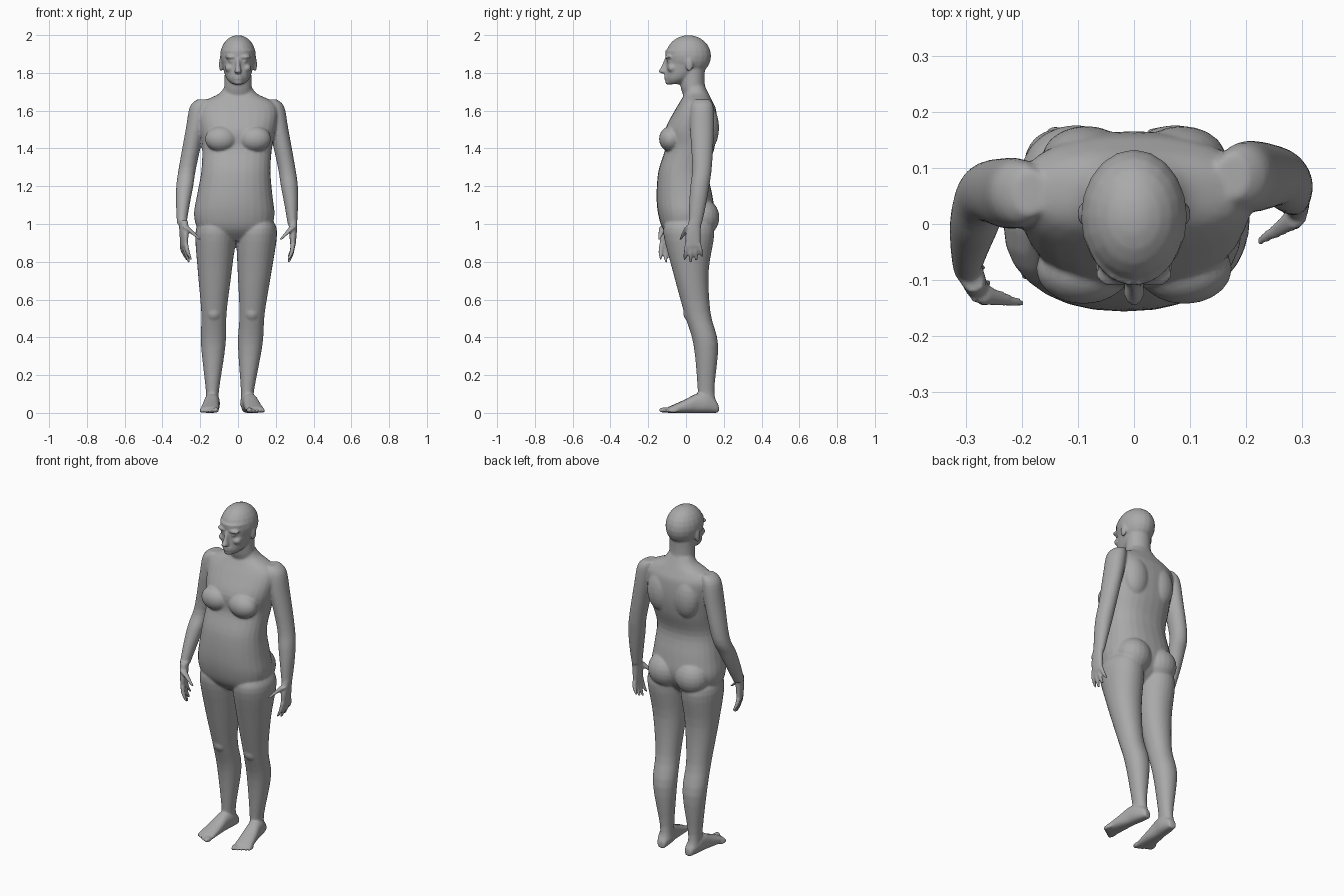
import bpy
import bmesh
from math import cos, sin, pi, copysign
from mathutils import Matrix, Vector

cube = bpy.data.objects.get("Cube")
if cube:
    bpy.data.objects.remove(cube, do_unlink=True)

SIDES = 28
STEPS = 4
UNMOVED = Matrix.Identity(4)
bm = bmesh.new()


def section(height, centre_x, half_width, front, back):
    """Turn front and back limits into a centre and radii."""
    return (height, centre_x, (front + back) / 2, half_width, (back - front) / 2)


def smooth_sections(sections):
    """Fill in sections along a smooth curve through the given ones."""
    result = []
    last = len(sections) - 1
    for index in range(last):
        before, start, end, after = (
            Vector(sections[min(max(k, 0), last)]) for k in range(index - 1, index + 3))
        leave, arrive = (end - before) / 2, (after - start) / 2
        for step in range(STEPS):
            t = step / STEPS
            ease = t * t * (3 - 2 * t)
            result.append(start.lerp(end, ease)
                          + leave * t * (1 - t) ** 2 - arrive * t * t * (1 - t))
    result.append(Vector(sections[last]))
    return result


def loft(sections, power=2.0, matrix=UNMOVED):
    """Closed skin through rounded sections: height, centre and radii."""
    rings = []
    for height, centre_x, centre_y, radius_x, radius_y in smooth_sections(sections):
        ring = []
        for index in range(SIDES):
            angle = 2 * pi * index / SIDES
            c, s = cos(angle), sin(angle)
            x = centre_x + radius_x * copysign(abs(c) ** (2 / power), c)
            y = centre_y + radius_y * copysign(abs(s) ** (2 / power), s)
            ring.append(bm.verts.new(matrix @ Vector((x, y, height))))
        rings.append(ring)
    for lower, upper in zip(rings, rings[1:]):
        for index in range(SIDES):
            following = (index + 1) % SIDES
            bm.faces.new((lower[index], lower[following], upper[following], upper[index]))
    bm.faces.new(rings[0][::-1])
    bm.faces.new(rings[-1])


def ball(centre, radii, matrix=UNMOVED):
    place = matrix @ Matrix.Translation(centre) @ Matrix.Diagonal((*radii, 1))
    bmesh.ops.create_uvsphere(bm, u_segments=20, v_segments=12, radius=1, matrix=place)


def pair(centre, radii, middle=0.0):
    """Two mirrored balls either side of the middle."""
    x, y, z = centre
    for side in (-1, 1):
        ball((middle + side * x, y, z), radii)


# Torso: the hips sit slightly to the right of the shoulders
def hip_shift(height):
    return -.02 * min(max((1.5 - height) * 2.5, 0), 1)


loft([section(z, hip_shift(z), width, front, back) for z, width, front, back in (
    (.91, .12, -.06, .07),
    (.97, .19, -.12, .12),
    (1.05, .213, -.147, .15),
    (1.15, .2, -.156, .14),
    (1.28, .183, -.146, .117),
    (1.4, .185, -.11, .15),
    (1.5, .2, -.11, .165),
    (1.6, .21, -.06, .16),
    (1.65, .18, -.03, .14),
    (1.69, .1, -.01, .12),
    (1.73, .07, -.01, .1))], power=2.3)

# Chest, buttocks and shoulder blades
pair((.09, -.08, 1.45), (.085, .063, .068))
pair((.088, .085, 1.035), (.1, .092, .1), middle=-.015)
pair((.085, .115, 1.51), (.08, .06, .12))

# Neck, skull and jaw
loft([(1.64, 0, .07, .08, .065), (1.72, 0, .037, .073, .065), (1.82, 0, .035, .07, .065)])
ball((0, .013, 1.89), (.095, .12, .11))
loft([section(z, 0, width, front, back) for z, width, front, back in (
    (1.74, .03, -.096, -.03),
    (1.77, .06, -.107, .03),
    (1.83, .08, -.105, .1),
    (1.92, .09, -.11, .12))])

# Nose, chin, lips, brows, eyes, cheeks and ears
loft([(1.797, 0, -.112, .014, .018), (1.807, 0, -.121, .019, .025),
      (1.83, 0, -.113, .013, .02), (1.875, 0, -.1, .009, .014)])
ball((0, -.092, 1.752), (.027, .018, .016))
for lip_height in (1.77, 1.782):
    ball((0, -.1, lip_height), (.027, .016, .007))
pair((.035, -.09, 1.884), (.034, .022, .011))
pair((.035, -.085, 1.862), (.016, .018, .011))
pair((.045, -.072, 1.825), (.025, .027, .022))
pair((.09, .018, 1.845), (.011, .02, .038))

# Legs: one shape, with each leg on its own slanting line
for ankle_x, slant in ((-.138, .02), (.043, .06)):
    loft([section(z, ankle_x + slant * z, width, front, back)
          for z, width, front, back in (
              (.04, .035, .06, .17),
              (.12, .035, .062, .15),
              (.36, .065, .04, .17),
              (.53, .067, -.01, .13),
              (.75, .09, -.07, .12),
              (.95, .107, -.12, .15),
              (1.02, .08, -.1, .12))], power=2.1)
    ball((ankle_x + slant / 2, .03, .53), (.045, .045, .05))


def foot(heel_x, yaw, side):
    """Foot along its own length, with the big toe on the inner side."""
    place = (Matrix.Translation((heel_x, .172, 0)) @ Matrix.Rotation(yaw, 4, "Z")
             @ Matrix.Rotation(pi / 2, 4, "X"))
    loft([(along, 0, height / 2, width, height / 2) for along, width, height in (
        (0, .02, .04), (.02, .03, .07), (.07, .04, .1), (.12, .04, .1),
        (.18, .045, .07), (.27, .05, .03))], 2.4, place)
    for toe in range(5):
        size = .011 if toe else .015
        across = side * (.02 * toe - .037)
        ball((across, size, .285 - .009 * toe), (size, size, .03), place)


foot(-.13, -.08, -1)
foot(.044, .18, 1)

# Arms: the forearm swings forward below the elbow
for side, shoulder_y, swing in ((-1, .055, .43), (1, .085, .12)):
    loft([(z, side * reach - .005, shoulder_y - swing * max(0, 1.3 - z), width, depth)
          for z, reach, width, depth in (
              (1.66, .18, .03, .04),
              (1.62, .2, .05, .06),
              (1.5, .222, .05, .063),
              (1.3, .262, .046, .052),
              (1.2, .277, .045, .05),
              (1.1, .287, .036, .045),
              (1, .293, .025, .035))])


def hand(x, y, yaw, side):
    """Hanging hand: the palm faces the thigh and the thumb points forward."""
    place = Matrix.Translation((x, y, 0)) @ Matrix.Rotation(yaw, 4, "Z")
    loft([(1.02, 0, .01, .023, .032), (.95, 0, 0, .02, .04), (.88, 0, 0, .013, .04)],
         2.3, place)
    for finger, length in enumerate((.085, .1, .09, .07)):
        start = .021 * finger - .032
        fan = .01 * (finger - 1.3)
        sections = []
        for t in (0, .5, .9, 1):
            radius = .012 * (1 - t ** 4 / 2)
            sections.append((.895 - length * t, -side * .025 * t * t,
                             start + fan * t, radius, radius))
        loft(sections, matrix=place)
    thumb = []
    for t in (0, .5, .9, 1):
        radius = .02 * (1 - t * .6)
        thumb.append((.985 - .07 * t, -side * .068 * t, -.025 - .045 * t, radius, radius))
    loft(thumb, matrix=place)


hand(-.286, -.1, .35, -1)
hand(.291, .038, 0, 1)

# Fuse every part into a single skin
bmesh.ops.recalc_face_normals(bm, faces=bm.faces)
mesh = bpy.data.meshes.new("body")
bm.to_mesh(mesh)
bm.free()
body = bpy.data.objects.new("body", mesh)
bpy.context.collection.objects.link(body)
bpy.ops.object.select_all(action="DESELECT")
bpy.context.view_layer.objects.active = body
body.select_set(True)
fuse = body.modifiers.new("fuse", "REMESH")
fuse.mode = "VOXEL"
fuse.voxel_size = .006
soften = body.modifiers.new("soften", "SMOOTH")
soften.factor = .5
soften.iterations = 6
thin_out = body.modifiers.new("thin_out", "DECIMATE")
thin_out.ratio = .4
for modifier in list(body.modifiers):
    bpy.ops.object.modifier_apply(modifier=modifier.name)
bpy.ops.object.shade_smooth()

# Plain grey skin
grey = bpy.data.materials.new("plain grey")
grey.use_nodes = True
colour = (.4, .4, .4, 1)
grey.diffuse_color = colour
grey.node_tree.nodes["Principled BSDF"].inputs["Base Color"].default_value = colour
body.data.materials.clear()
body.data.materials.append(grey)
